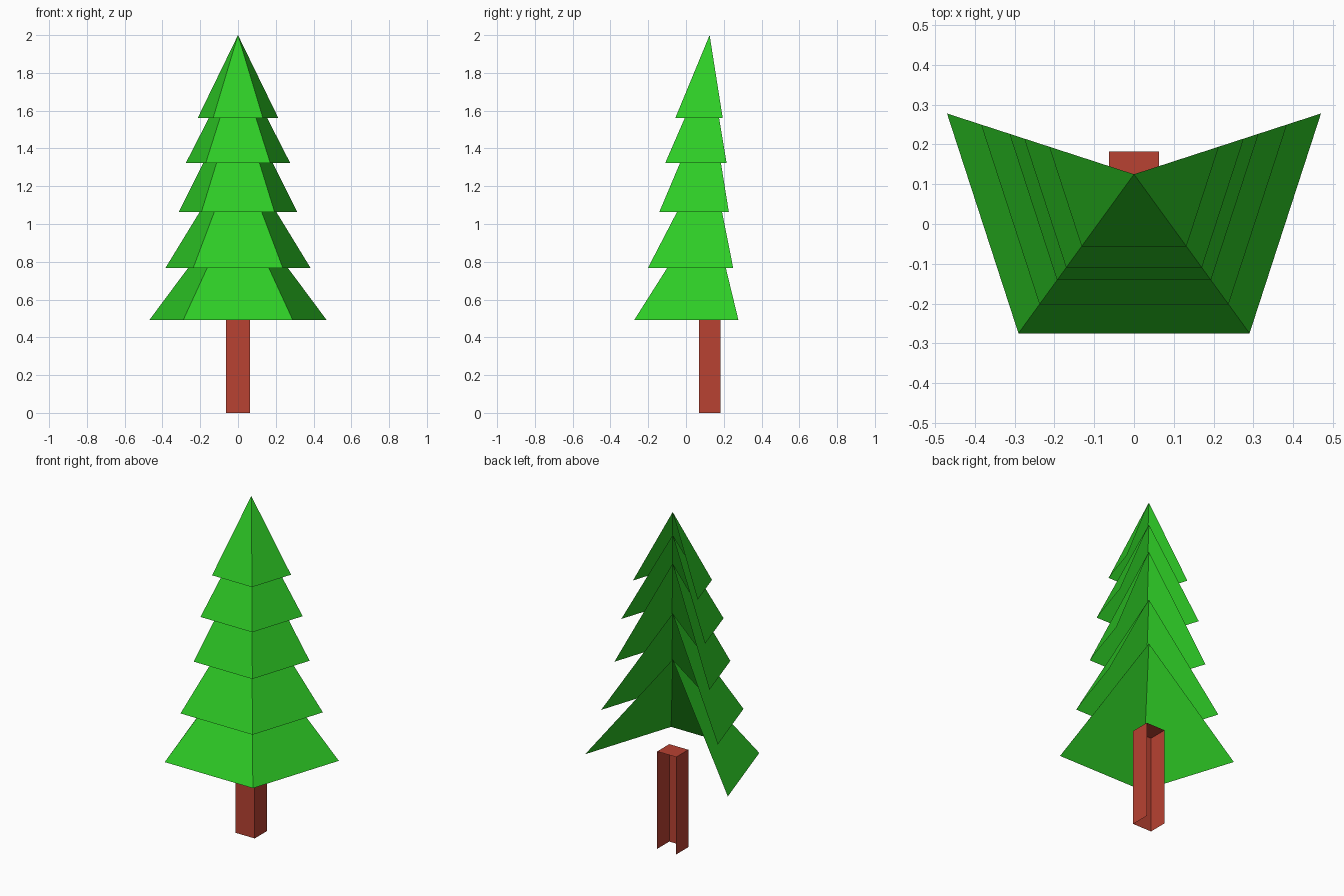
import bpy, bmesh
from math import radians, cos, sin
from mathutils import Matrix, Vector

if "Cube" in bpy.data.objects:
    bpy.data.objects.remove(bpy.data.objects["Cube"])

AXIS_Y = 0.125  # the tree axis sits behind the origin because the back is open


def material(name, color):
    m = bpy.data.materials.new(name)
    m.diffuse_color = (*color, 1)
    m.use_nodes = True
    m.node_tree.nodes["Principled BSDF"].inputs["Base Color"].default_value = m.diffuse_color
    return m


def add_object(name, bm, mat):
    mesh = bpy.data.meshes.new(name)
    bm.to_mesh(mesh)
    bm.free()
    mesh.materials.append(mat)
    ob = bpy.data.objects.new(name, mesh)
    bpy.context.collection.objects.link(ob)
    return ob


green = material("needles", (0.027, 0.60, 0.019))
brown = material("bark", (0.48, 0.054, 0.032))

# Foliage tiers: three front sides of a five-sided cone, open at back and bottom
# (base height, apex height, base radius)
tiers = [
    (0.491, 1.122, 0.494),
    (0.767, 1.396, 0.404),
    (1.064, 1.694, 0.329),
    (1.324, 1.863, 0.290),
    (1.562, 2.000, 0.224),
]
for i, (base, top, r) in enumerate(tiers, 1):
    bm = bmesh.new()
    apex = bm.verts.new((0, AXIS_Y, top))
    rim = [bm.verts.new((r * cos(radians(a)), AXIS_Y + r * sin(radians(a)), base))
           for a in (-198, -126, -54, 18)]
    for a, b in zip(rim, rim[1:]):
        bm.faces.new((a, b, apex))
    add_object(f"foliage_tier_{i}", bm, green)

# Trunk: box without its back and bottom faces
bm = bmesh.new()
bmesh.ops.create_cube(bm, size=1, matrix=Matrix.Translation((0, AXIS_Y, 0.29))
                      @ Matrix.Diagonal((0.125, 0.114, 0.58, 1)))
bm.normal_update()
hidden = [f for f in bm.faces if f.normal.y > 0.9 or f.normal.z < -0.9]
bmesh.ops.delete(bm, geom=hidden, context='FACES')
add_object("trunk", bm, brown)
